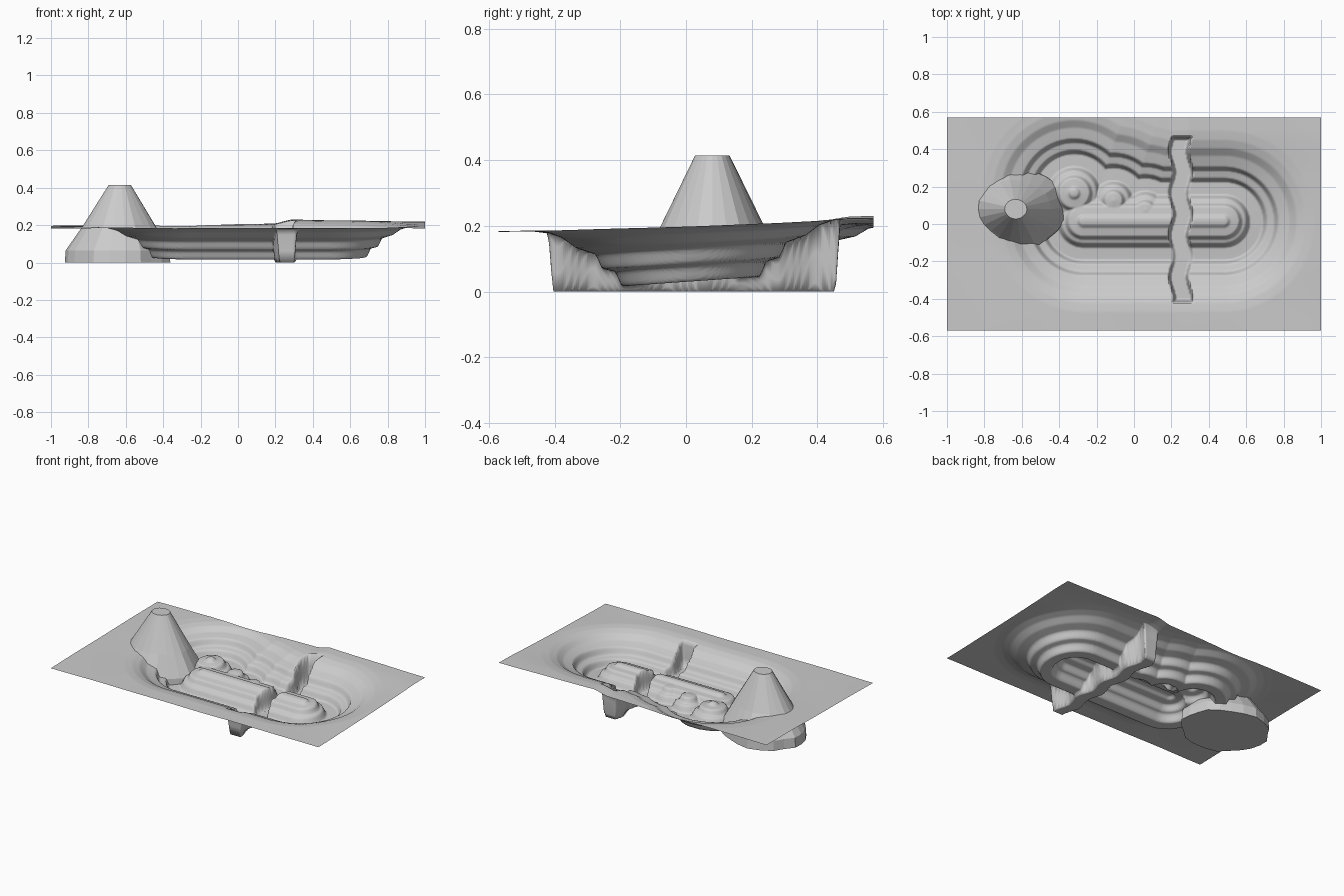
import bpy, bmesh, math, random

if "Cube" in bpy.data.objects:
    bpy.data.objects.remove(bpy.data.objects["Cube"])
random.seed(4)


def ramp(v, a, b):
    t = max(0.0, min(1.0, (v - a) / (b - a)))
    return t * t * (3 - 2 * t)


def interp(points, v):
    if v <= points[0][0]:
        return points[0][1]
    for (a, za), (b, zb) in zip(points, points[1:]):
        if v <= b:
            return za + (zb - za) * (v - a) / (b - a)
    return points[-1][1]


# Pit outline: a long capsule with scalloped bulges on the north-west side
BULGES = [(-0.32, 0.165, 0.185), (-0.11, 0.125, 0.15), (0.06, 0.07, 0.15)]


def outline(x, y):
    px = x - max(-0.27, min(0.48, x))
    d = math.hypot(px, y - 0.015) - 0.185
    for cx, cy, r in BULGES:
        d = min(d, math.hypot(x - cx, y - cy) - r)
    return d


# Stepped section: inner mound (negative) - moat floor - outer benches
SECTION = [(-0.19, 0.145), (-0.165, 0.142), (-0.15, 0.127), (-0.105, 0.120),
           (-0.088, 0.085), (-0.067, 0.078), (-0.045, 0.032), (0.025, 0.030),
           (0.045, 0.075), (0.085, 0.085), (0.105, 0.128), (0.165, 0.145),
           (0.205, 0.172), (0.25, 0.185), (0.30, 0.19)]


def ground(x, y):
    d = outline(x, y)
    z = interp(SECTION, d)
    out = ramp(d, 0.0, 0.3)
    # the floor tilts up to the north, the plain rises to the north-east
    z += (1 - out) * 0.07 * y
    z += out * (0.018 * ramp(y, -0.5, 0.57) * (0.5 + 0.5 * x) + 0.012 * y)
    if x > 0.18:
        z += 0.022 * ramp(x, 0.18, 0.3) * math.exp(-max(0, x - 0.3) / 0.5) * ramp(y, 0.25, 0.5)
    z += out * 0.0015 * math.sin(9 * x + 4 * y) * math.sin(7 * y - 3 * x)
    # steep winding trench across the pit
    off = abs(x - 0.25 - 0.012 * math.sin(y * 28))
    end = max(-0.405 - y, y - 0.455)
    wall = max(off - 0.04, end)
    cut = max(0.0, min(1.0, wall / 0.014))
    return max(0.0, z * cut)


# Terrain sheet
NX, NY = 300, 171
bm = bmesh.new()
rows = []
for j in range(NY + 1):
    y = -0.57 + 1.14 * j / NY
    rows.append([bm.verts.new((-1 + 2 * i / NX, y, ground(-1 + 2 * i / NX, y)))
                 for i in range(NX + 1)])
for j in range(NY):
    for i in range(NX):
        f = bm.faces.new((rows[j][i], rows[j][i + 1], rows[j + 1][i + 1], rows[j + 1][i]))
        f.smooth = True
mesh = bpy.data.meshes.new("terrain")
bm.to_mesh(mesh)
bm.free()
bpy.context.collection.objects.link(bpy.data.objects.new("terrain", mesh))

# Spoil heap: irregular faceted cone with a flat top and a short vertical foot
SIDES = 22
# z, centre x, centre y, radius x, radius y, irregularity
RINGS = [(0.0, -0.645, 0.085, 0.29, 0.235, 1.0), (0.065, -0.645, 0.085, 0.285, 0.23, 1.0),
         (0.2, -0.635, 0.08, 0.195, 0.155, 0.5), (0.415, -0.632, 0.08, 0.06, 0.052, 0.3)]
wobble = [random.uniform(-0.07, 0.07) for _ in range(SIDES)]
bm = bmesh.new()
loops = []
for z, cx, cy, rx, ry, k in RINGS:
    loop = []
    for i in range(SIDES):
        a = 2 * math.pi * i / SIDES
        s = 1 + k * wobble[i]
        loop.append(bm.verts.new((cx + rx * s * math.cos(a), cy + ry * s * math.sin(a), z)))
    loops.append(loop)
for lo, hi in zip(loops, loops[1:]):
    for i in range(SIDES):
        n = (i + 1) % SIDES
        bm.faces.new((lo[i], lo[n], hi[n], hi[i]))
bm.faces.new(loops[0][::-1])
bm.faces.new(loops[-1])
mesh = bpy.data.meshes.new("spoil_heap")
bm.to_mesh(mesh)
bm.free()
bpy.context.collection.objects.link(bpy.data.objects.new("spoil_heap", mesh))
